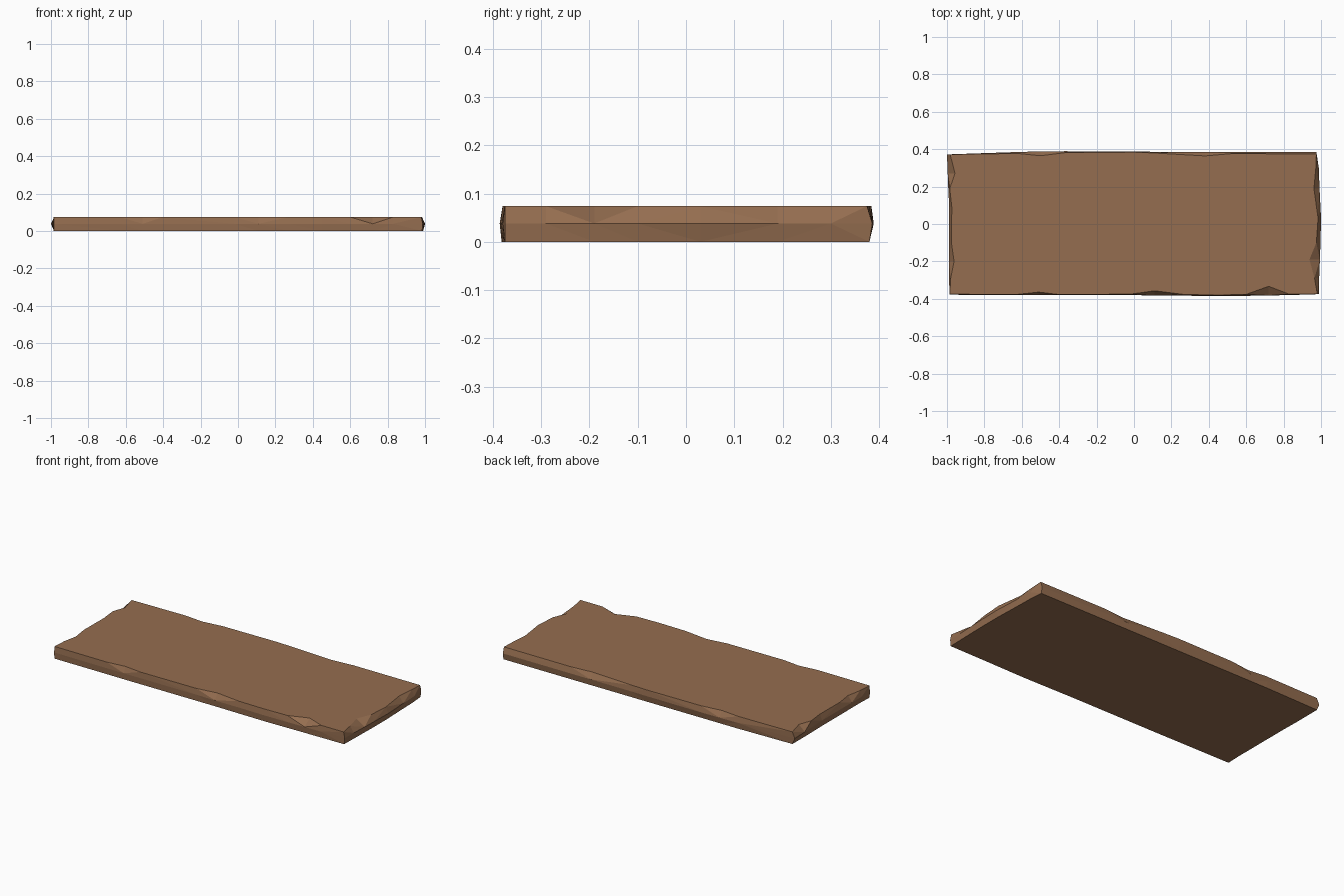
import bpy, bmesh

# Each edge: (position along edge, top, middle, bottom distance from centre)
FRONT = [(-.985, .375, .378, .376), (-.63, .377, .380, .377), (-.51, .364, .380, .378),
         (-.40, .377, .380, .378), (-.02, .375, .380, .378), (.11, .357, .382, .378),
         (.27, .377, .383, .380), (.45, .380, .386, .382), (.60, .376, .384, .380),
         (.72, .333, .382, .378), (.83, .375, .380, .377)]
RIGHT = [(-.375, .980, .988, .984), (-.29, .965, .990, .986), (-.19, .938, .994, .988),
         (-.10, .975, .997, .990), (.03, .984, 1.0, .990), (.19, .962, .992, .985),
         (.30, .972, .988, .982)]
BACK = [(.975, .375, .386, .380), (.52, .376, .386, .380), (.38, .364, .386, .380),
        (.10, .380, .386, .380), (0, .384, .388, .380), (-.37, .381, .389, .380),
        (-.50, .365, .388, .380), (-.62, .377, .385, .380)]
LEFT = [(.372, .983, 1.0, .984), (.27, .957, .996, .984), (.19, .985, .993, .984),
        (.09, .974, .988, .982), (-.10, .976, .988, .982), (-.20, .962, .989, .982),
        (-.29, .980, .990, .982)]
HEIGHTS = (.074, .038, 0)


def ring(bm, level):
    k = level + 1
    pts = [(p[0], -p[k]) for p in FRONT] + [(p[k], p[0]) for p in RIGHT]
    pts += [(p[0], p[k]) for p in BACK] + [(-p[k], p[0]) for p in LEFT]
    return [bm.verts.new((x, y, HEIGHTS[level])) for x, y in pts]


# Wooden plank with chipped upper edges
bm = bmesh.new()
top, mid, low = [ring(bm, i) for i in range(3)]
bm.faces.new(top)
bm.faces.new(low[::-1])
n = len(top)
for upper, lower in ((top, mid), (mid, low)):
    for i in range(n):
        j = (i + 1) % n
        bm.faces.new((lower[i], lower[j], upper[j], upper[i]))
bmesh.ops.triangulate(bm, faces=bm.faces[:])
bmesh.ops.recalc_face_normals(bm, faces=bm.faces[:])
mesh = bpy.data.meshes.new("plank")
bm.to_mesh(mesh)
bm.free()
plank = bpy.data.objects.new("plank", mesh)
bpy.context.collection.objects.link(plank)

# Brown wood
wood = bpy.data.materials.new("wood")
wood.diffuse_color = (.30, .155, .08, 1)
mesh.materials.append(wood)
